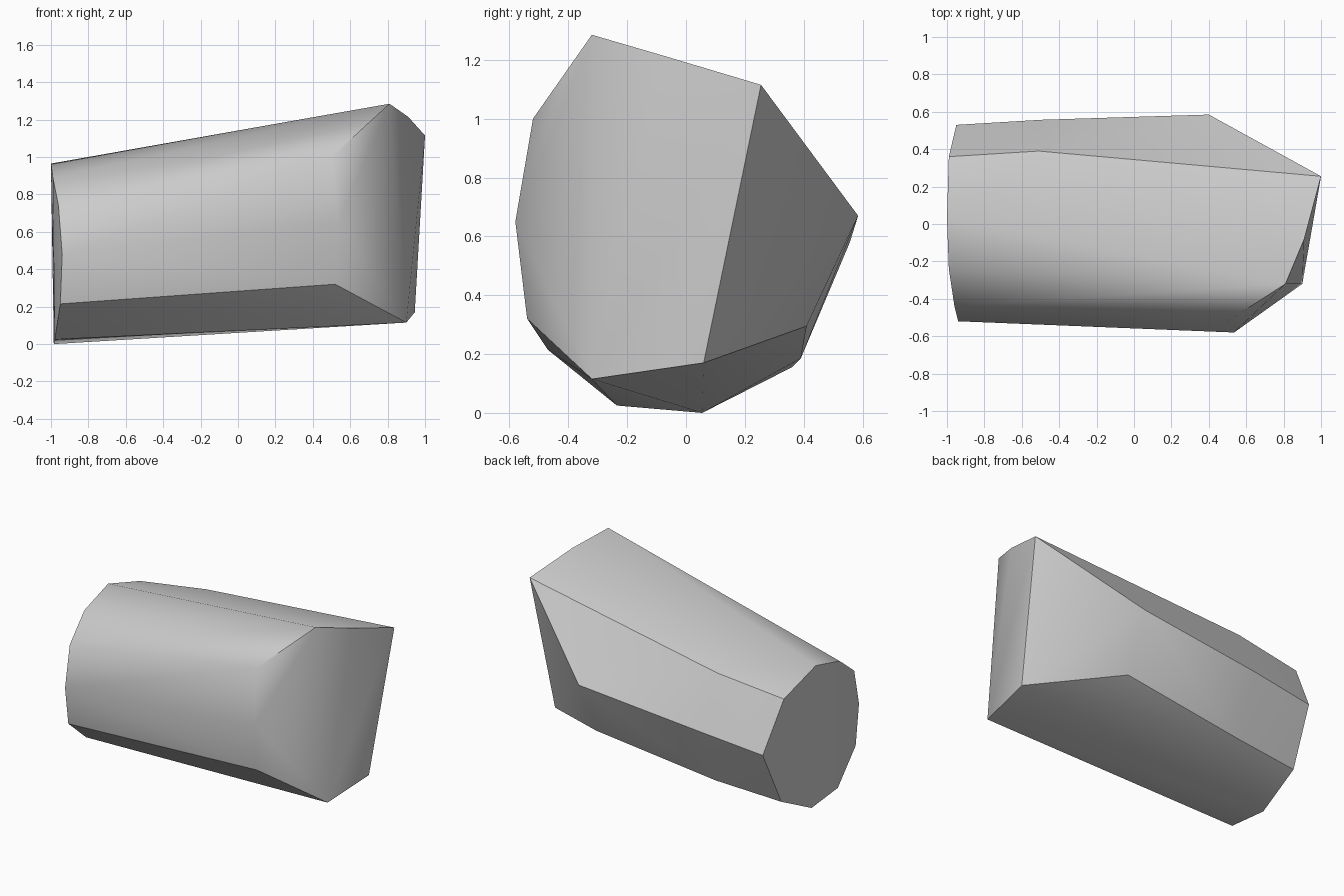
import bpy
import bmesh
import math

cube = bpy.data.objects.get("Cube")
if cube:
    bpy.data.objects.remove(cube, do_unlink=True)

# One plain grey for the whole rock
grey = bpy.data.materials.new("stone grey")
grey.use_nodes = True
colour = (0.6, 0.6, 0.6, 1)
grey.diffuse_color = colour
grey.node_tree.nodes["Principled BSDF"].inputs["Base Color"].default_value = colour

# Flat ten-sided end
end_ring = [
    (-0.99, 0.36, 0.86), (-1, 0.03, 0.965), (-0.99, -0.24, 0.89),
    (-0.96, -0.44, 0.74), (-0.94, -0.52, 0.48), (-0.95, -0.47, 0.215),
    (-0.98, -0.235, 0.025), (-0.985, 0.055, 0), (-0.97, 0.36, 0.155),
    (-0.95, 0.53, 0.53),
]
# Slight bulge along the back
back_ridge = [(-0.51, 0.39, 0.92), (-0.5, 0.557, 0.58), (-0.5, 0.39, 0.185)]
# Shoulder where the sides turn in to the broken end
shoulder = [
    (0.5, -0.52, 1.0), (0.535, -0.58, 0.65), (0.52, -0.54, 0.32),
    (0.4, 0.585, 0.67), (0.39, 0.41, 0.295),
]
# Slanted broken end
broken_end = [
    (0.81, -0.32, 1.285), (0.91, -0.08, 1.215), (1, 0.255, 1.115),
    (0.945, 0.06, 0.17), (0.9, -0.32, 0.115),
]

# Skin the corners as one faceted block
bm = bmesh.new()
for corner in end_ring + back_ridge + shoulder + broken_end:
    bm.verts.new(corner)
bmesh.ops.convex_hull(bm, input=bm.verts[:])
bmesh.ops.recalc_face_normals(bm, faces=bm.faces[:])
mesh = bpy.data.meshes.new("rock_block")
bm.to_mesh(mesh)
bm.free()
mesh.materials.append(grey)
rock = bpy.data.objects.new("rock_block", mesh)
bpy.context.collection.objects.link(rock)

# Soft facets with the sharper edges kept
bpy.ops.object.select_all(action="DESELECT")
rock.select_set(True)
bpy.context.view_layer.objects.active = rock
bpy.ops.object.shade_smooth_by_angle(angle=math.radians(33))
